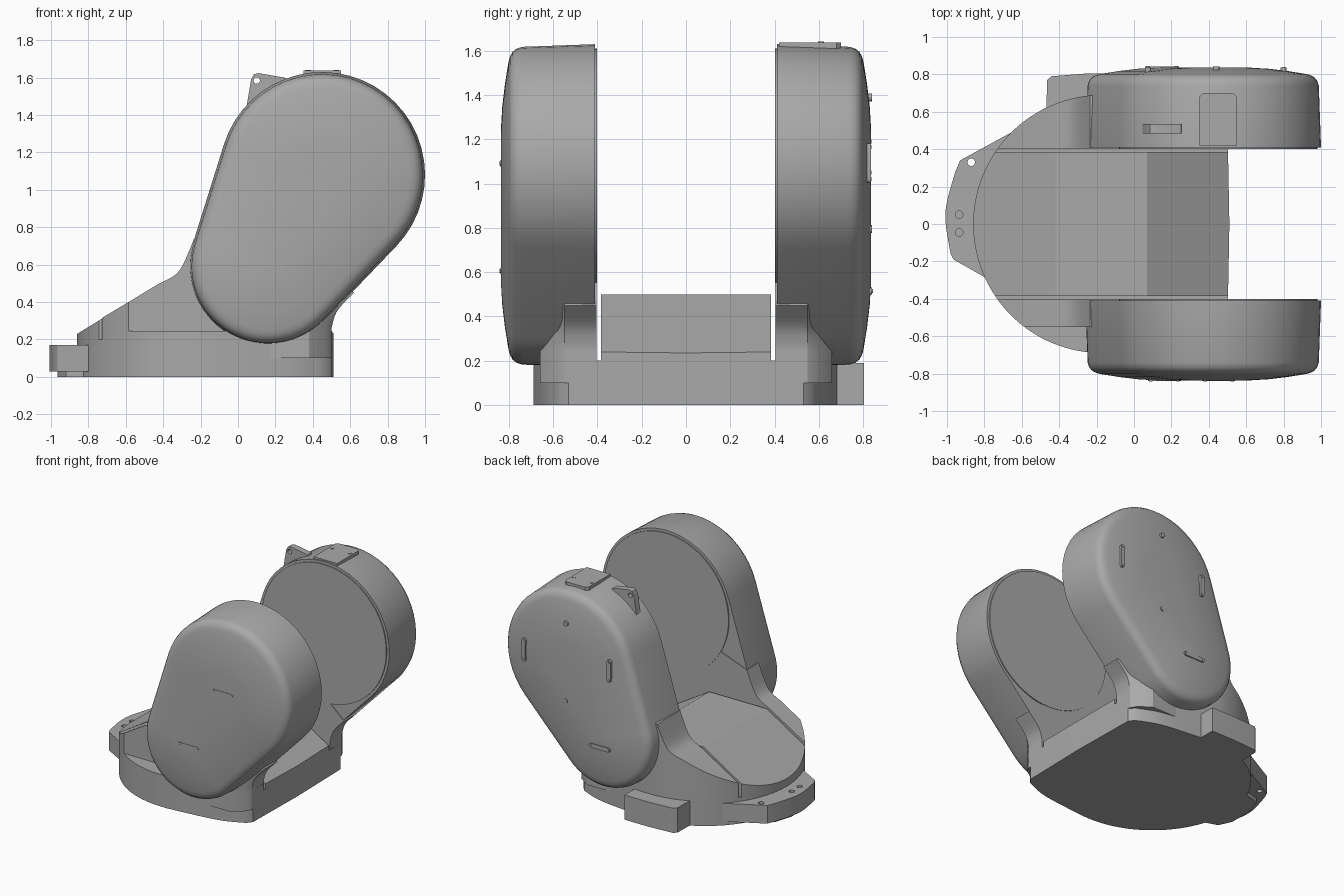
import bpy, bmesh, math
from mathutils import Vector
from mathutils.geometry import interpolate_bezier

old = bpy.data.objects.get("Cube")
if old:
    bpy.data.objects.remove(old, do_unlink=True)

grey = bpy.data.materials.new("plain grey")
grey.use_nodes = True
grey.diffuse_color = (0.4, 0.4, 0.4, 1)
grey.node_tree.nodes["Principled BSDF"].inputs["Base Color"].default_value = grey.diffuse_color


def loft(name, rings):
    """Closed solid through rings with equal point counts."""
    bm = bmesh.new()
    loops = [[bm.verts.new(p) for p in ring] for ring in rings]
    n = len(loops[0])
    for a, b in zip(loops, loops[1:]):
        for i in range(n):
            bm.faces.new((a[i], a[(i + 1) % n], b[(i + 1) % n], b[i]))
    bm.faces.new(loops[0])
    bm.faces.new(loops[-1])
    bmesh.ops.recalc_face_normals(bm, faces=bm.faces)
    mesh = bpy.data.meshes.new(name)
    bm.to_mesh(mesh)
    bm.free()
    mesh.materials.append(grey)
    obj = bpy.data.objects.new(name, mesh)
    bpy.context.collection.objects.link(obj)
    return obj


def slab_y(name, pts, y0, y1):
    return loft(name, [[(x, y, z) for x, z in pts] for y in (y0, y1)])


def slab_z(name, pts, z0, z1):
    return loft(name, [[(x, y, z) for x, y in pts] for z in (z0, z1)])


def activate(obj):
    bpy.ops.object.select_all(action='DESELECT')
    obj.select_set(True)
    bpy.context.view_layer.objects.active = obj


def boolean(obj, cutter, operation):
    mod = obj.modifiers.new("cut", 'BOOLEAN')
    mod.operation, mod.object, mod.solver = operation, cutter, 'EXACT'
    activate(obj)
    bpy.ops.object.modifier_apply(modifier=mod.name)


def capsule(c1, r1, c2, r2, steps=28):
    """Outline wrapped around two circles."""
    d = Vector(c2) - Vector(c1)
    axis = math.atan2(d.y, d.x)
    spread = math.acos((r1 - r2) / d.length)
    pts = []
    for c, r, a0, a1 in ((c2, r2, axis - spread, axis + spread),
                         (c1, r1, axis + spread, axis - spread + math.tau)):
        for i in range(steps + 1):
            a = a0 + (a1 - a0) * i / steps
            pts.append((c[0] + r * math.cos(a), c[1] + r * math.sin(a)))
    return pts


def circle(c, r, steps=24):
    return [(c[0] + r * math.cos(math.tau * i / steps),
             c[1] + r * math.sin(math.tau * i / steps)) for i in range(steps)]


def bend(p, c, q):
    """Curved fillet from p to q pulled towards c."""
    v = [Vector((*t, 0)) for t in (p, c, c, q)]
    return [(t.x, t.y) for t in interpolate_bezier(*v, 12)]


# Plan of the base: round nose, slightly bowed sides, square tail
half = bend((0.51, 0), (0.51, 0.3), (0.5, 0.53))[::11]
half += bend((0.47, 0.57), (0.3, 0.65), (-0.12, 0.69))
for i in range(1, 33):
    a = math.pi / 2 * (1 + i / 32)
    half.append((-0.17 + 0.69 * math.cos(a), 0.69 * math.sin(a)))
plan = half + [(x, -y) for x, y in half[-2:0:-1]]
base = slab_z("base", plan, 0, 0.2)
plan_cutter = slab_z("plan_cutter", plan, 0.02, 2)
plan_cutter.hide_render = True


def clipped(name, pts, y0, y1):
    obj = slab_y(name, pts, y0, y1)
    boolean(obj, plan_cutter, 'INTERSECT')
    return obj


# Sloped deck between the arms
clipped("deck", [(-0.9, 0.1), (-0.9, 0.21), (-0.86, 0.23), (-0.42, 0.5),
                 (0.07, 0.5), (0.51, 0.235), (0.51, 0.1)], -0.385, 0.385)

# Arm flanks blending the base into the pods
nose_side = [(0.2, 0.1), (-0.9, 0.1), (-0.9, 0.21), (-0.86, 0.235)]
nose_side += bend((-0.42, 0.5), (-0.31, 0.55), (-0.235, 0.74)) + [(0.2, 0.9)]
tail_side = [(0.1, 0.1), (0.5, 0.1), (0.5, 0.24)]
tail_side += bend((0.5, 0.26), (0.52, 0.35), (0.62, 0.45)) + [(0.1, 0.9)]
clipped("back_nose_flank", nose_side, 0.405, 0.7)
clipped("front_nose_flank", nose_side, -0.55, -0.405)
clipped("front_ledge", [(-0.9, 0.1), (0.51, 0.1), (0.51, 0.245), (-0.9, 0.245)], -0.7, -0.405)
for side, label in ((1, "back"), (-1, "front")):
    # The tail fillet leans past the plan, so it is stepped in towards the outside
    rings = [[(x, side * y, z) for x, z in tail_side] for y in (0.405, 0.55)]
    rings.append([(min(x, 0.47), side * 0.6, min(z, 0.6)) for x, z in tail_side])
    rings.append([(min(x, 0.38), side * 0.66, min(z, 0.3)) for x, z in tail_side])
    loft(label + "_tail_flank", rings)

# Pods with rounded rims and gently domed outer faces
low, high = (0.16, 0.59), (0.45, 1.08)
profile = [(0.41, 0), (0.74, 0.012), (0.765, 0.02), (0.783, 0.034), (0.795, 0.055),
           (0.802, 0.08), (0.818, 0.18), (0.83, 0.28), (0.836, 0.38)]
for side, label in ((1, "back"), (-1, "front")):
    loft(label + "_pod", [[(x, side * y, z) for x, z in capsule(low, 0.42 - o, high, 0.55 - o)]
                          for y, o in profile])
    slab_y(label + "_inner_disc", circle(high, 0.53, 72), side * 0.402, side * 0.42)


# Slim grab bars on the outer faces
def bar(name, p, q, y0, y1):
    slab_y(name, capsule(p, 0.016, q, 0.016, 8), y0, y1)
    for i, c in enumerate((p, q)):
        slab_y(f"{name}_screw_{i + 1}", circle(c, 0.009, 12), y1, y1 + math.copysign(0.003, y1))


bar("front_upper_bar", (0.38, 1.09), (0.525, 1.09), -0.82, -0.839)
bar("front_lower_bar", (0.09, 0.605), (0.235, 0.605), -0.82, -0.839)
bar("back_tail_bar", (0.8, 1.02), (0.8, 1.165), 0.8, 0.836)
bar("back_nose_bar", (0.075, 1.05), (0.075, 1.19), 0.8, 0.836)
bar("back_low_bar", (0.075, 0.515), (0.225, 0.515), 0.82, 0.841)
for i, c in enumerate(((0.44, 1.39), (0.44, 0.795))):
    slab_y(f"back_stud_{i + 1}", circle(c, 0.018, 16), 0.81, 0.841)

# Cover plate on top of the back pod
slab_z("top_plate", [(0.35, 0.42), (0.55, 0.42), (0.55, 0.68), (0.53, 0.7),
                     (0.37, 0.7), (0.35, 0.68)], 1.6, 1.638)
for x in (0.375, 0.525):
    slab_z("plate_screw", circle((x, 0.61), 0.014, 16), 1.63, 1.641)


def drill(obj, cutter):
    boolean(obj, cutter, 'DIFFERENCE')
    bpy.data.objects.remove(cutter, do_unlink=True)


# Pierced lifting tab
tab = slab_y("lifting_tab", [(0.03, 1.35), (0.07, 1.59), (0.085, 1.618), (0.11, 1.624),
                             (0.25, 1.6), (0.3, 1.5)], 0.485, 0.535)
drill(tab, slab_y("hole", circle((0.1, 1.585), 0.017), 0.4, 0.6))

# Nose flange with bolt holes and a foot beneath
outline = [(-0.6, 0.52), (-0.93, 0.34)]
outline += bend((-0.955, 0.28), (-1.022, 0.06), (-0.98, -0.16)) + [(-0.965, -0.19), (-0.7, -0.34)]
flange = slab_z("nose_flange", outline, 0.03, 0.17)
for c in ((-0.935, 0.05), (-0.935, -0.045), (-0.87, 0.33)):
    drill(flange, slab_z("hole", circle(c, 0.02), -0.1, 0.3))
slab_z("flange_foot", [(-0.7, 0.3), (-0.92, 0.24), (-0.965, 0.1), (-0.965, -0.08),
                       (-0.92, -0.18), (-0.7, -0.25)], 0, 0.05)

# Lug under the back pod
slab_z("back_lug", [(-0.47, 0.5), (-0.465, 0.77), (-0.44, 0.79), (-0.25, 0.805),
                    (-0.04, 0.805), (-0.04, 0.5)], 0, 0.19)

bpy.data.objects.remove(plan_cutter, do_unlink=True)
for obj in [o for o in bpy.context.scene.objects if o.type == 'MESH' and grey.name in o.data.materials]:
    activate(obj)
    bpy.ops.object.shade_smooth_by_angle(angle=math.radians(30))
